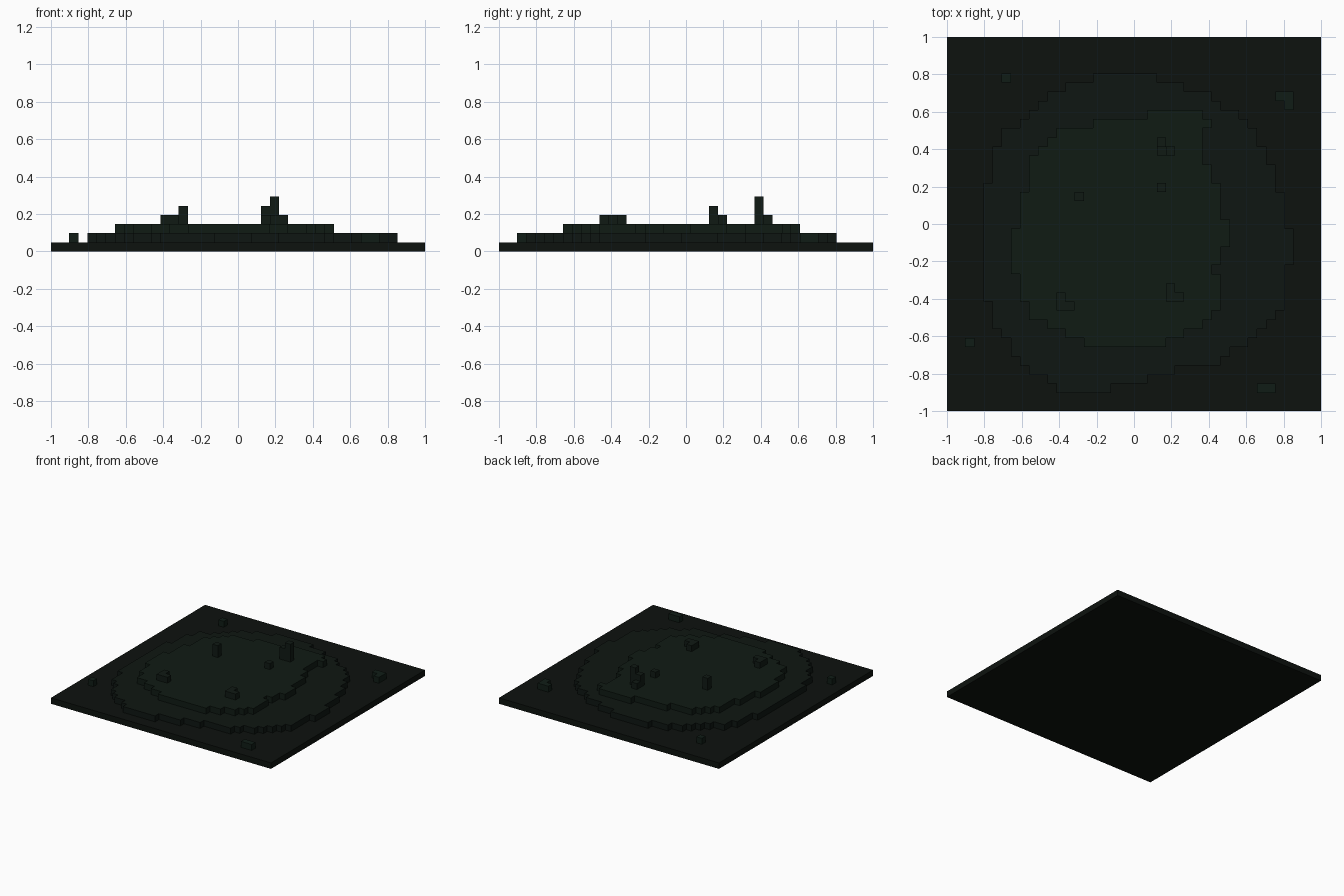
import bpy, bmesh

if "Cube" in bpy.data.objects:
    bpy.data.objects.remove(bpy.data.objects["Cube"])

N = 41
S = 2.0 / N

# Stepped outlines: (first row, column edge), rows counted from the front
LOW_LEFT = [(2, 12), (3, 11), (4, 9), (5, 8), (6, 7), (8, 6), (9, 5), (12, 4), (25, 5),
            (29, 6), (31, 8), (32, 9), (33, 10), (34, 11), (35, 13), (36, 16)]
LOW_RIGHT = [(2, 18), (3, 22), (4, 25), (5, 30), (6, 31), (7, 33), (8, 34), (9, 35), (10, 36),
             (11, 37), (16, 38), (20, 37), (24, 36), (27, 35), (29, 34), (31, 33), (32, 32),
             (33, 30), (34, 29), (35, 26), (36, 23)]
TOP_LEFT = [(7, 15), (8, 13), (9, 11), (10, 9), (12, 8), (15, 7), (20, 8), (24, 9),
            (28, 10), (29, 11), (30, 12), (31, 16), (32, 22)]
TOP_RIGHT = [(7, 24), (8, 26), (9, 28), (10, 29), (11, 30), (15, 29), (16, 30), (18, 31),
             (21, 30), (25, 29), (27, 28), (31, 29), (32, 28)]
# Loose blocks: column, row, height in cubes
BLOCKS = [(14, 23, 5), (12, 11, 4), (13, 11, 4), (12, 12, 4), (24, 13, 4), (24, 12, 4), (25, 12, 4),
          (23, 29, 4), (23, 28, 5), (24, 28, 6), (23, 24, 4)]
SHRUBS = [(6, 36, 2), (36, 34, 2), (37, 34, 2), (37, 33, 2), (34, 2, 2), (35, 2, 2), (2, 7, 2)]


def step(profile, row):
    return [v for r, v in profile if r <= row][-1]


height = {(i, j): 1 for i in range(N) for j in range(N)}
for left, right, last, h in ((LOW_LEFT, LOW_RIGHT, 36, 2), (TOP_LEFT, TOP_RIGHT, 32, 3)):
    for j in range(left[0][0], last + 1):
        for i in range(step(left, j), step(right, j)):
            height[i, j] = h
ground = dict(height)
for i, j, h in BLOCKS + SHRUBS:
    height[i, j] = h


def voxels(name, color, cells):
    """Mesh of the exposed cube faces of the given (i, j, k) cells."""
    bm = bmesh.new()

    def quad(*pts):
        bm.faces.new([bm.verts.new((x * S - 1, y * S - 1, z * S)) for x, y, z in pts])

    for i, j, k in cells:
        a, b, c = i + 1, j + 1, k + 1
        if height[i, j] == c:
            quad((i, j, c), (a, j, c), (a, b, c), (i, b, c))
        if k == 0:
            quad((i, j, 0), (i, b, 0), (a, b, 0), (a, j, 0))
        if height.get((i - 1, j), 0) <= k:
            quad((i, j, k), (i, j, c), (i, b, c), (i, b, k))
        if height.get((a, j), 0) <= k:
            quad((a, j, k), (a, b, k), (a, b, c), (a, j, c))
        if height.get((i, j - 1), 0) <= k:
            quad((i, j, k), (a, j, k), (a, j, c), (i, j, c))
        if height.get((i, b), 0) <= k:
            quad((i, b, k), (i, b, c), (a, b, c), (a, b, k))
    bmesh.ops.remove_doubles(bm, verts=bm.verts, dist=S * 0.01)
    mesh = bpy.data.meshes.new(name)
    bm.to_mesh(mesh)
    bm.free()
    mat = bpy.data.materials.new(name)
    mat.diffuse_color = (*color, 1)
    mat.use_nodes = True
    mat.node_tree.nodes["Principled BSDF"].inputs["Base Color"].default_value = mat.diffuse_color
    mesh.materials.append(mat)
    bpy.context.collection.objects.link(bpy.data.objects.new(name, mesh))


# Three ground tiers
tiers = (("base_slab", (0.004, 0.006, 0.0045)), ("lower_tier", (0.0045, 0.008, 0.006)),
         ("upper_tier", (0.005, 0.011, 0.007)))
for k, (name, color) in enumerate(tiers):
    voxels(name, color, [(i, j, k) for (i, j), h in ground.items() if h > k])

# Blocks standing on the plateau, shrubs around the rim
voxels("plateau_blocks", (0.005, 0.010, 0.007), [(i, j, k) for i, j, h in BLOCKS for k in range(3, h)])
voxels("rim_shrubs", (0.005, 0.012, 0.008), [(i, j, 1) for i, j, h in SHRUBS])
